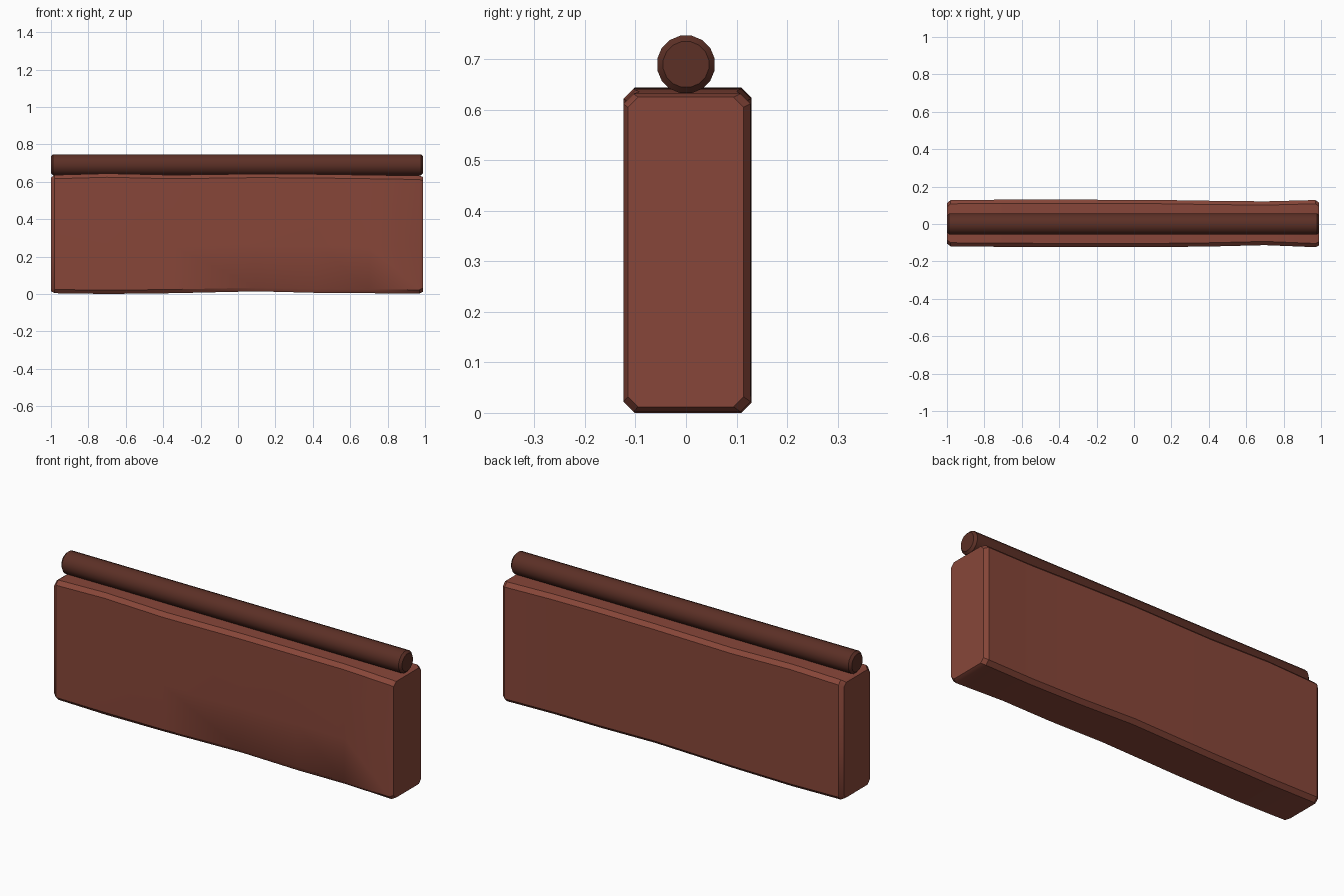
import bpy, bmesh, math

cube = bpy.data.objects.get("Cube")
if cube:
    bpy.data.objects.remove(cube, do_unlink=True)


def material(name, rgb):
    mat = bpy.data.materials.new(name)
    mat.use_nodes = True
    mat.diffuse_color = (*rgb, 1)
    bsdf = mat.node_tree.nodes["Principled BSDF"]
    bsdf.inputs["Base Color"].default_value = (*rgb, 1)
    return mat


def loft(name, rings, mat, angle):
    """Skin closed rings of equal length and cap both ends."""
    bm = bmesh.new()
    loops = [[bm.verts.new(p) for p in ring] for ring in rings]
    n = len(loops[0])
    for a, b in zip(loops, loops[1:]):
        for i in range(n):
            j = (i + 1) % n
            bm.faces.new((a[i], a[j], b[j], b[i]))
    bm.faces.new(loops[0])
    bm.faces.new(loops[-1])
    bmesh.ops.recalc_face_normals(bm, faces=bm.faces)
    mesh = bpy.data.meshes.new(name)
    bm.to_mesh(mesh)
    bm.free()
    mesh.materials.append(mat)
    mesh.shade_smooth()
    mesh.set_sharp_from_angle(angle=math.radians(angle))
    obj = bpy.data.objects.new(name, mesh)
    bpy.context.collection.objects.link(obj)
    return obj


def slab_section(x, front, back, low, high, dent):
    """Chamfered rectangle, with a hollow low on the front side."""
    c = 0.02
    mid = low + (high - low) * 0.4
    return [(x, front + c, low), (x, back - c, low), (x, back, low + c),
            (x, back, mid), (x, back, high - c), (x, back - c, high),
            (x, front + c, high), (x, front, high - c),
            (x, front, mid), (x, front + dent, low + c)]


# Worn stone slab: x, front, back, bottom, top, dent
stations = [
    (-1.0, -0.105, 0.112, 0.014, 0.622, 0),
    (-0.98, -0.12, 0.128, 0.004, 0.636, 0),
    (-0.7, -0.122, 0.130, 0.000, 0.644, 0.004),
    (-0.35, -0.124, 0.130, 0.004, 0.636, 0),
    (0.1, -0.124, 0.129, 0.014, 0.642, 0.008),
    (0.42, -0.120, 0.124, 0.006, 0.640, 0.014),
    (0.7, -0.113, 0.121, 0.004, 0.636, 0),
    (0.97, -0.124, 0.128, 0.002, 0.632, 0),
    (0.99, -0.115, 0.114, 0.012, 0.625, 0),
]
clay = material("red brown stone", (0.245, 0.062, 0.041))
loft("wall_slab", [slab_section(*s) for s in stations], clay, 35)

# Round rail resting on the slab, with chamfered ends
dark = material("dark brown wood", (0.106, 0.029, 0.019))
radius, sides = 0.058, 16


def circle(x, r):
    steps = [math.tau * (i + 0.5) / sides for i in range(sides)]
    return [(x, r * math.cos(a), 0.69 + r * math.sin(a)) for a in steps]


ends = [(-1.0, radius - 0.012), (-0.988, radius),
        (0.978, radius), (0.99, radius - 0.012)]
loft("top_rail", [circle(x, r) for x, r in ends], dark, 35)
